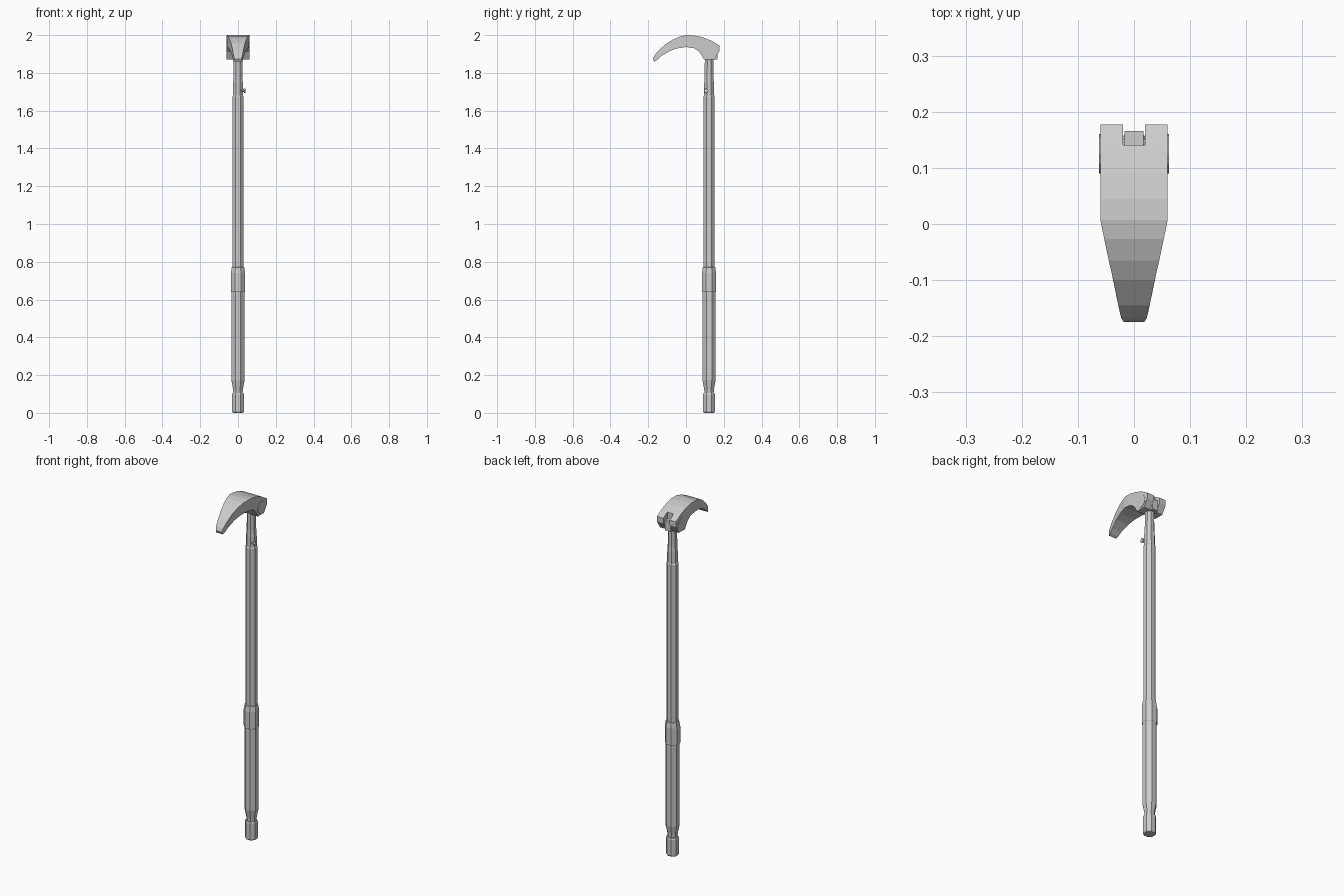
import bpy, bmesh, math
from mathutils import Matrix, Vector

if "Cube" in bpy.data.objects:
    bpy.data.objects.remove(bpy.data.objects["Cube"])

AXIS_Y = 0.122  # the pole stands behind the centre


def to_object(name, bm):
    bmesh.ops.recalc_face_normals(bm, faces=bm.faces)
    me = bpy.data.meshes.new(name)
    bm.to_mesh(me)
    bm.free()
    ob = bpy.data.objects.new(name, me)
    bpy.context.collection.objects.link(ob)
    return ob


def loft(name, rings):
    """Skin equal-length rings of points and cap both ends."""
    bm = bmesh.new()
    loops = [[bm.verts.new(p) for p in r] for r in rings]
    n = len(loops[0])
    for a, b in zip(loops, loops[1:]):
        for i in range(n):
            j = (i + 1) % n
            bm.faces.new((a[i], a[j], b[j], b[i]))
    bm.faces.new(loops[0])
    bm.faces.new(loops[-1])
    return to_object(name, bm)


def octagon(z, half):
    r = half / math.cos(math.pi / 8)
    return [(r * math.cos((i + .5) * math.pi / 4),
             AXIS_Y + r * math.sin((i + .5) * math.pi / 4), z) for i in range(8)]


def pole_part(name, profile):
    return loft(name, [octagon(z, h) for z, h in profile])


def box(name, x, y0, y1, z0, z1):
    return loft(name, [[(-x, y0, z), (x, y0, z), (x, y1, z), (-x, y1, z)] for z in (z0, z1)])


def disc(name, centre, radius, length, sides):
    bm = bmesh.new()
    bmesh.ops.create_cone(bm, cap_ends=True, segments=sides, radius1=radius, radius2=radius,
                          depth=length,
                          matrix=Matrix.Translation(Vector(centre)) @ Matrix.Rotation(math.pi / 2, 4, 'Y'))
    return to_object(name, bm)


# Pole sections, bottom to top: (height, half width)
pole_part("end_cap", [(0, .027), (.008, .032), (.04, .032), (.098, .032), (.105, .029)])
pole_part("grip", [(.10, .024), (.125, .026), (.175, .035), (.64, .035), (.645, .038),
                   (.74, .038), (.77, .033), (.772, .029)])
pole_part("outer_tube", [(.765, .030), (1.675, .030), (1.68, .027)])
pole_part("inner_tube", [(1.675, .027), (1.74, .026), (1.78, .0235), (1.875, .0225)])

# Release button on the upper tube
disc("button_stem", (.026, .107, 1.706), .008, .018, 8)
disc("button", (.036, .107, 1.706), .012, .006, 8)

# Curved blade head: top y, top z, underside y, underside z, half width
stations = [
    (.177, 1.945, .177, 1.915, .060),
    (.135, 1.970, .150, 1.872, .060),
    (.090, 1.988, .095, 1.872, .060),
    (.045, 1.998, .072, 1.910, .060),
    (.007, 2.000, .045, 1.930, .060),
    (-.027, 1.994, .000, 1.937, .053),
    (-.065, 1.979, -.050, 1.929, .045),
    (-.100, 1.958, -.090, 1.914, .037),
    (-.145, 1.919, -.135, 1.886, .028),
    (-.167, 1.892, -.155, 1.867, .023),
    (-.175, 1.874, -.168, 1.860, .018),
]


def half_at(y):
    """Half width of the head by depth, as seen from above."""
    pts = [(s[0], s[4]) for s in stations]
    for (y0, w0), (y1, w1) in zip(pts, pts[1:]):
        if y1 <= y <= y0:
            return w0 + (w1 - w0) * (y0 - y) / (y0 - y1)
    return w1


rings = []
for ty, tz, by, bz, w in stations:
    b = half_at(by)
    rings.append([(-w, ty, tz), (w, ty, tz), (b, by, bz), (-b, by, bz)])
head = loft("blade_head", rings)

# Hinge slot through the back of the head
cutter = box("slot_cutter", .020, .141, .25, 1.80, 2.1)
cutter.hide_render = True
cutter.hide_viewport = False
cutter.display_type = 'WIRE'
mod = head.modifiers.new("slot", 'BOOLEAN')
mod.object = cutter
mod.operation = 'DIFFERENCE'
mod.solver = 'EXACT'

# Hinge tongue inside the slot, and pivot discs on both sides
box("hinge_tongue", .017, .105, .166, 1.872, 1.93)
for side, label in ((-1, "left"), (1, "right")):
    disc("pivot_disc_" + label, (side * .059, .125, 1.915), .035, .006, 12)
